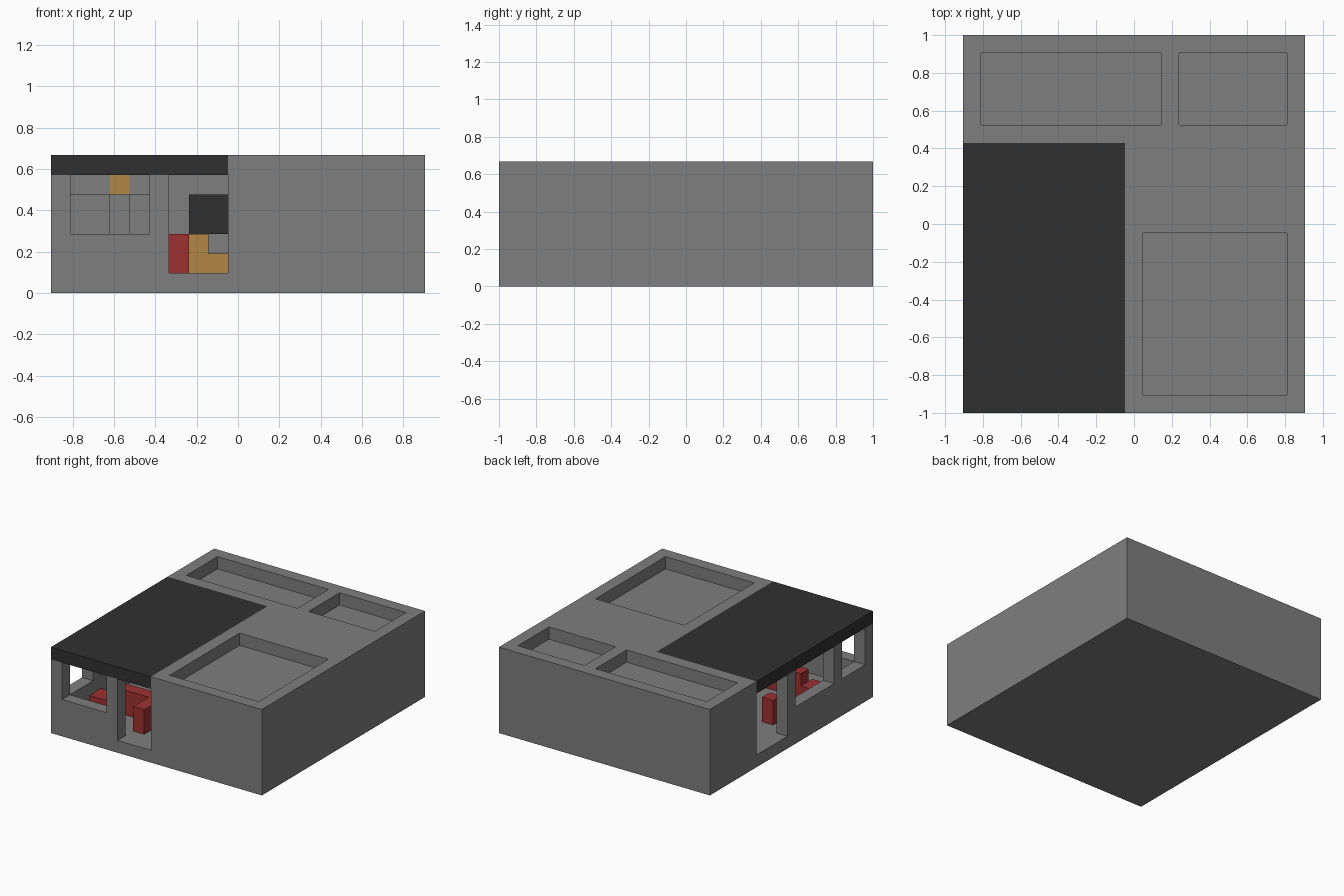
import bpy
from mathutils import Vector

cube = bpy.data.objects.get("Cube")
if cube:
    bpy.data.objects.remove(cube, do_unlink=True)

CELL = 2 / 21  # the house is laid out on a 19 x 21 x 7 grid


def material(name, color):
    m = bpy.data.materials.new(name)
    m.use_nodes = True
    m.diffuse_color = (*color, 1)
    bsdf = next(n for n in m.node_tree.nodes if n.type == 'BSDF_PRINCIPLED')
    bsdf.inputs["Base Color"].default_value = (*color, 1)
    return m


grey = material("concrete_grey", (0.21, 0.21, 0.21))
dark = material("charcoal", (0.03, 0.03, 0.03))
red = material("upholstery_red", (0.34, 0.031, 0.031))
wood = material("warm_wood", (0.45, 0.24, 0.058))


def box(name, lo, hi, mat=None):
    """Box between two grid corners."""
    lo, hi = Vector(lo), Vector(hi)
    bpy.ops.mesh.primitive_cube_add(size=1)
    o = bpy.context.object
    o.name = name
    centre = (lo + hi) / 2 - Vector((9.5, 10.5, 0))
    for v in o.data.vertices:
        v.co = (Vector([a * b for a, b in zip(v.co, hi - lo)]) + centre) * CELL
    if mat:
        o.data.materials.append(mat)
    return o


def carve(target, lo, hi):
    """Subtract a box from the target for good."""
    cutter = box("cutter", lo, hi)
    cutter.hide_render = True
    mod = target.modifiers.new("carve", 'BOOLEAN')
    mod.operation, mod.solver, mod.object = 'DIFFERENCE', 'EXACT', cutter
    bpy.context.view_layer.objects.active = target
    bpy.ops.object.modifier_apply(modifier=mod.name)
    bpy.data.objects.remove(cutter, do_unlink=True)


# Main shell with sunken flat roofs, living room and openings
house = box("house_shell", (0, 0, 0), (19, 21, 7), grey)
carves = [
    ((1, 16, 6), (11, 20, 8)),      # back roof recess
    ((12, 16, 6), (18, 20, 8)),     # back corner roof recess
    ((10, 1, 6), (18, 10, 8)),      # front roof recess
    ((-1, -1, 6), (9, 15, 8)),      # seat for the dark roof
    ((1, 1, 1), (9, 15, 6.5)),      # living room
    ((1, -1, 3), (5, 1.5, 6.5)),    # front window
    ((6, -1, 1), (9, 1.5, 6.5)),    # front door
    ((-1, 11, 1), (1.5, 15, 6.5)),  # side door
    ((-1, 5, 3), (1.5, 10, 6.5)),   # large side window
    ((-1, 1, 3), (1.5, 4, 6.5)),    # small side window
    ((3, 14.5, 1), (4, 15.5, 5)),   # niche in the back wall
]
for lo, hi in carves:
    carve(house, lo, hi)

box("living_room_roof", (0, 0, 6), (9, 15, 7), dark)

# Beam and lamp along the back wall
box("beam_outer", (1, 14, 5), (3, 15, 6), grey)
box("beam_inner", (4, 14, 5), (5, 15, 6), grey)
box("ceiling_lamp", (3, 14, 5), (4, 15, 6), wood)

# Seating
box("sofa_arm", (6, 2, 1), (7, 4, 3), red)
box("sofa_back", (3, 4, 1), (7, 5, 3), red)
box("sofa_seat", (1, 3.5, 1), (3, 5, 2), red)
box("armchair_back", (2, 9, 1), (3, 10, 3), red)

# Media wall
box("cabinet_tall", (7, 13, 1), (8, 15, 3), wood)
box("cabinet_low", (8, 13, 1), (9, 15, 2), wood)
box("screen", (7, 14.5, 3), (9, 15, 5), dark)
